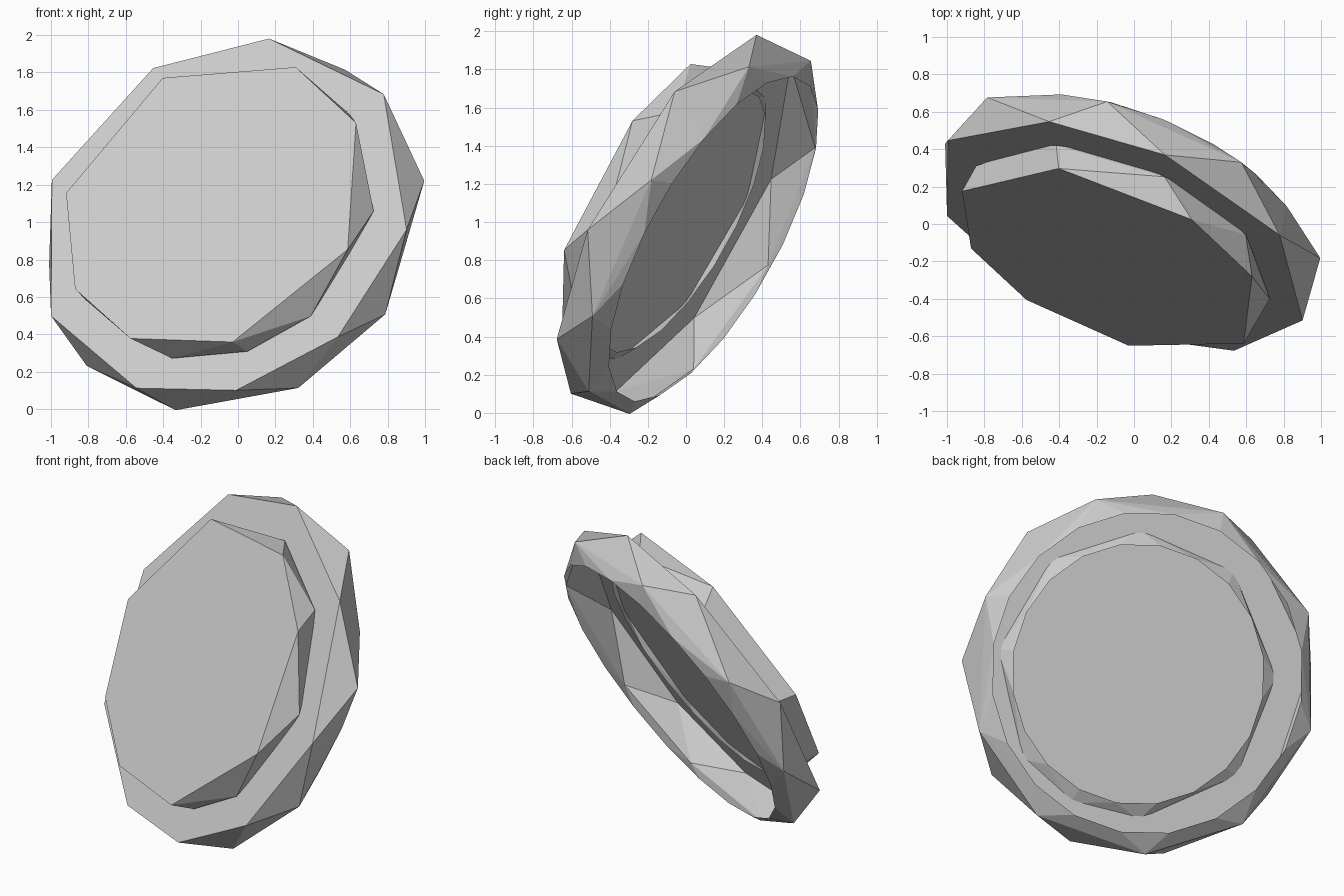
import bpy, bmesh
from math import radians, cos, sin
from mathutils import Vector

if "Cube" in bpy.data.objects:
    bpy.data.objects.remove(bpy.data.objects["Cube"])

# Tilted axis of the discs: N points out of the front face, U and V span it
N = Vector((-0.351, -0.818, 0.456)).normalized()
U = Vector((-N.y, N.x, 0)).normalized()
V = N.cross(U)
if V.z < 0:
    V = -V
CENTRE = Vector((0, 0, 1)) - 0.04 * U - 0.015 * V


def ring(radius, depth, angles):
    return [CENTRE + radius * (cos(radians(a)) * U + sin(radians(a)) * V) + depth * N
            for a in angles]


def shell(name, rings):
    """Faceted cap through the given rings, left open at the back."""
    bm = bmesh.new()
    for radius, depth, angles in rings:
        for p in ring(radius, depth, angles):
            bm.verts.new(p)
    bmesh.ops.convex_hull(bm, input=bm.verts[:])
    bm.normal_update()
    # open back
    back = [f for f in bm.faces if f.normal.dot(N) < -0.995]
    bmesh.ops.delete(bm, geom=back, context='FACES')
    # merge the flat front into one polygon
    bmesh.ops.dissolve_limit(bm, angle_limit=radians(1), verts=bm.verts[:], edges=bm.edges[:])
    me = bpy.data.meshes.new(name)
    bm.to_mesh(me)
    bm.free()
    ob = bpy.data.objects.new(name, me)
    bpy.context.collection.objects.link(ob)
    return ob


fine = [2 + 18 * i for i in range(20)]

# large outer cap: front edge, rear edge, bevelled back lip
shell("outer_cap", [
    (1.074, 0.087, [168, 123.5, 87.5, 43.5, -4, -42, -75.5, -107, -146.5]),
    (1.074, -0.10, [17, 66, 109, 152, -170, -132, -98, -60, -27]),
    (0.957, -0.165, fine),
])

# smaller cap set into the front, its lip poking through the outer cap
shell("inner_cap", [
    (0.876, 0.25, [176, 120.7, 69, 33.5, -18.5, -72, -112, -144]),
    (0.865, 0.10, [173, 126, 84, 45, 2, -44, -70, -99, -144]),
    (0.775, 0.045, fine),
])
